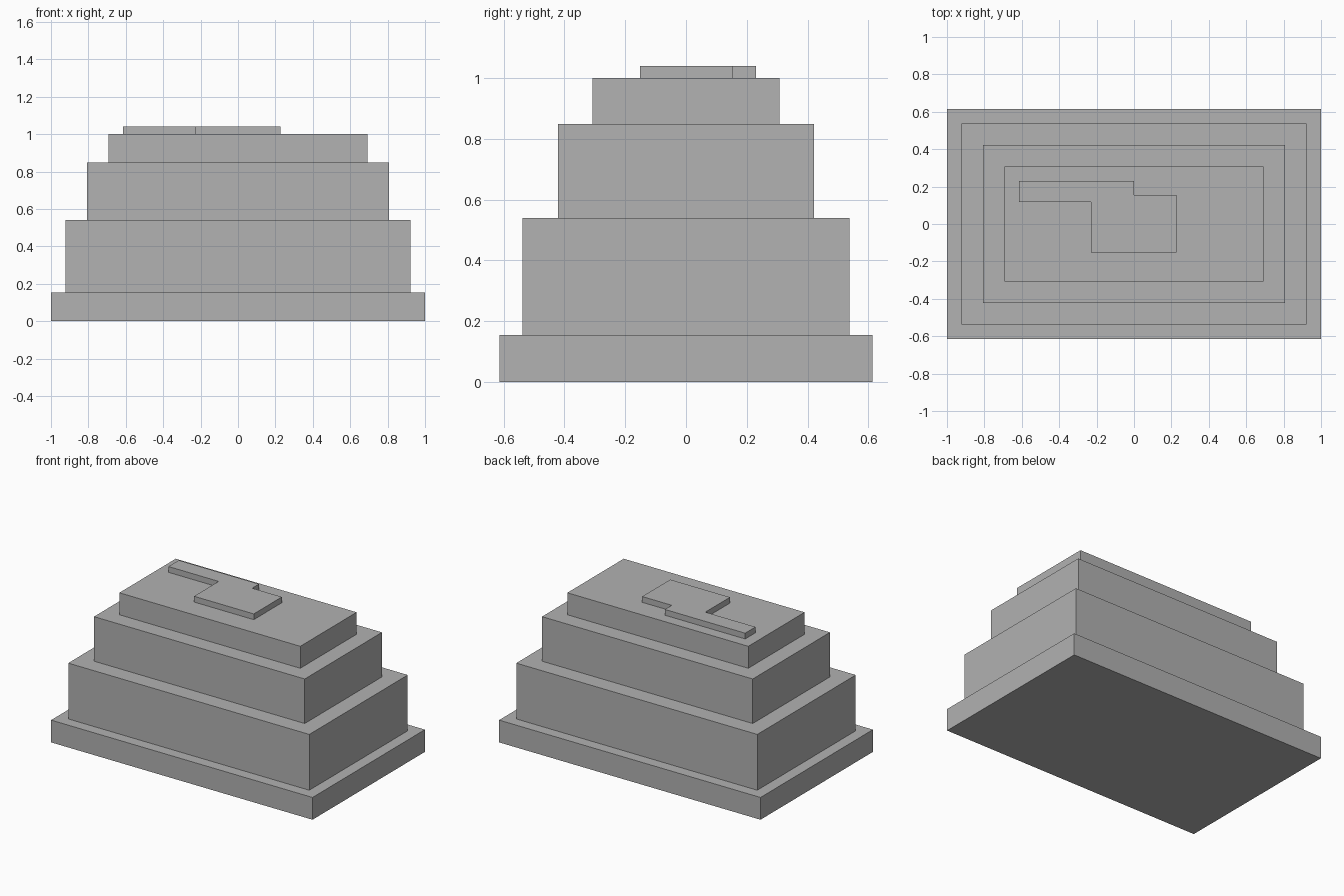
import bpy
import bmesh

if "Cube" in bpy.data.objects:
    bpy.data.objects.remove(bpy.data.objects["Cube"])

grey = bpy.data.materials.new("stone grey")
grey.diffuse_color = (0.445, 0.445, 0.445, 1)
grey.use_nodes = True
grey.node_tree.nodes["Principled BSDF"].inputs["Base Color"].default_value = grey.diffuse_color


def prism(name, outline, z0, z1):
    """Extrude a counter-clockwise xy outline from z0 up to z1."""
    bm = bmesh.new()
    base = bm.faces.new([bm.verts.new((x, y, z0)) for x, y in outline])
    top = bmesh.ops.extrude_face_region(bm, geom=[base], use_keep_orig=True)["geom"]
    verts = [v for v in top if isinstance(v, bmesh.types.BMVert)]
    bmesh.ops.translate(bm, verts=verts, vec=(0, 0, z1 - z0))
    bmesh.ops.recalc_face_normals(bm, faces=bm.faces)
    mesh = bpy.data.meshes.new(name)
    bm.to_mesh(mesh)
    bm.free()
    mesh.materials.append(grey)
    obj = bpy.data.objects.new(name, mesh)
    bpy.context.collection.objects.link(obj)


# Stepped tiers: name, half width, half depth, bottom, top
for name, hx, hy, z0, z1 in [
    ("base_tier", 1.0, 0.614, 0.0, 0.154),
    ("lower_tier", 0.922, 0.538, 0.154, 0.54),
    ("middle_tier", 0.806, 0.422, 0.54, 0.848),
    ("upper_tier", 0.692, 0.308, 0.848, 1.0),
]:
    prism(name, [(-hx, -hy), (hx, -hy), (hx, hy), (-hx, hy)], z0, z1)

# Raised slab on the roof with an arm reaching to the left
prism("roof_slab", [
    (-0.23, -0.152), (0.227, -0.152), (0.227, 0.155), (0.0, 0.155),
    (0.0, 0.23), (-0.614, 0.23), (-0.614, 0.117), (-0.23, 0.117),
], 1.0, 1.04)
